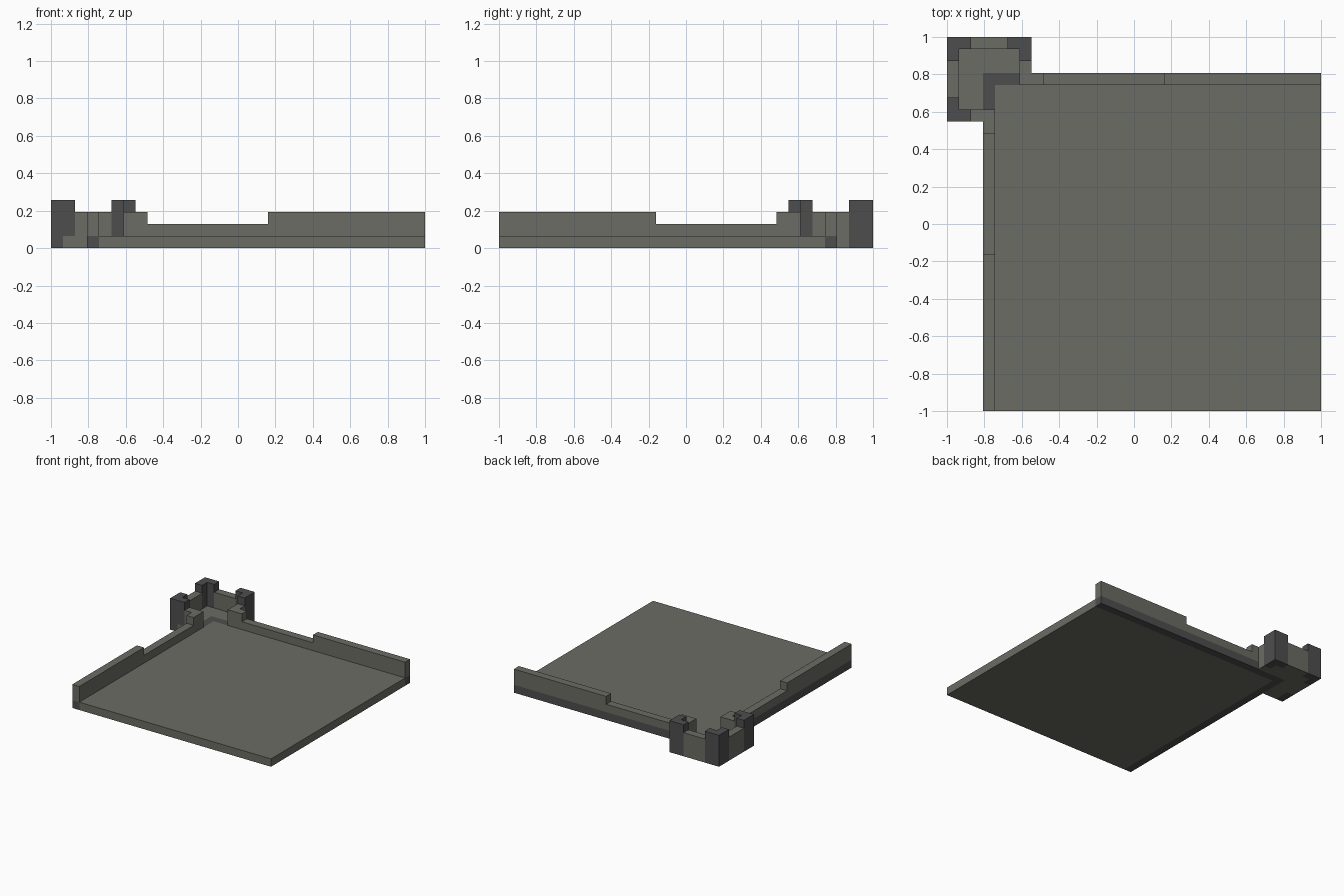
import bpy, bmesh
from mathutils import Vector

if "Cube" in bpy.data.objects:
    bpy.data.objects.remove(bpy.data.objects["Cube"], do_unlink=True)

U = 2 / 31  # one block; i runs right and j runs forward from the tower corner


def material(name, colour):
    mat = bpy.data.materials.new(name)
    mat.use_nodes = True
    mat.diffuse_color = colour
    mat.node_tree.nodes["Principled BSDF"].inputs["Base Color"].default_value = colour
    return mat


stone = material("grey stone", (0.147, 0.150, 0.127, 1))
dark = material("dark stone", (0.076, 0.076, 0.078, 1))


def prism(name, outline, sweep, mat, swap=False):
    """Extrude a closed outline of (i, j, k) block corners along sweep."""
    def place(p):
        i, j, k = (p[1], p[0], p[2]) if swap else p
        return Vector((-1 + i * U, 1 - j * U, k * U))

    bm = bmesh.new()
    face = bm.faces.new([bm.verts.new(place(p)) for p in outline])
    out = bmesh.ops.extrude_face_region(bm, geom=[face], use_keep_orig=True)
    moved = [g for g in out["geom"] if isinstance(g, bmesh.types.BMVert)]
    bmesh.ops.translate(bm, verts=moved, vec=place(sweep) - place((0, 0, 0)))
    bmesh.ops.recalc_face_normals(bm, faces=bm.faces)
    mesh = bpy.data.meshes.new(name)
    bm.to_mesh(mesh)
    bm.free()
    mesh.materials.append(mat)
    obj = bpy.data.objects.new(name, mesh)
    bpy.context.collection.objects.link(obj)


def plan(name, corners, k0, k1, mat, swap=False):
    prism(name, [(i, j, k0) for i, j in corners], (0, 0, k1 - k0), mat, swap)


def box(name, i0, i1, j0, j1, k0, k1, mat, swap=False):
    plan(name, [(i0, j0), (i1, j0), (i1, j1), (i0, j1)], k0, k1, mat, swap)


def angle(i, j, di, dj):
    """L-shaped plan with its outer corner at (i, j)."""
    steps = [(0, 0), (2, 0), (2, 1), (1, 1), (1, 2), (0, 2)]
    return [(i + di * a, j + dj * b) for a, b in steps]


# Ground slab and the dark footing under the walls
box("floor_slab", 4, 31, 4, 31, 0, 1, stone)
plan("wall_footing", [(3, 3), (31, 3), (31, 4), (4, 4), (4, 31), (3, 31)], 0, 1, dark)

# Tower floor around the footing corner
plan("tower_floor", [(1, 1), (6, 1), (6, 3), (3, 3), (3, 6), (1, 6)], 0, 1, stone)

# Stepped long walls and tower sides, mirrored across the diagonal
wall_profile = [(6, 1), (31, 1), (31, 3), (18, 3), (18, 2), (8, 2), (8, 3), (6, 3)]
for label, swap in (("back", False), ("right", True)):
    prism(label + "_wall", [(i, 3, k) for i, k in wall_profile], (0, 1, 0), stone, swap)
    box(label + "_tower_outer_wall", 2, 5, 0, 1, 0, 3, stone, swap)
    box(label + "_tower_inner_wall", 6, 7, 2, 3, 0, 3, stone, swap)

# Dark corner pillars of the tower
plan("tower_corner_pillar", angle(0, 0, 1, 1), 0, 4, dark)
plan("tower_back_pillar", angle(7, 0, -1, 1), 0, 4, dark)
plan("tower_front_pillar", angle(0, 7, 1, -1), 1, 4, dark)
box("front_pillar_foot", 0, 1, 5, 7, 0, 1, dark)
box("front_pillar_footing", 1, 2, 6, 7, 0, 1, stone)
